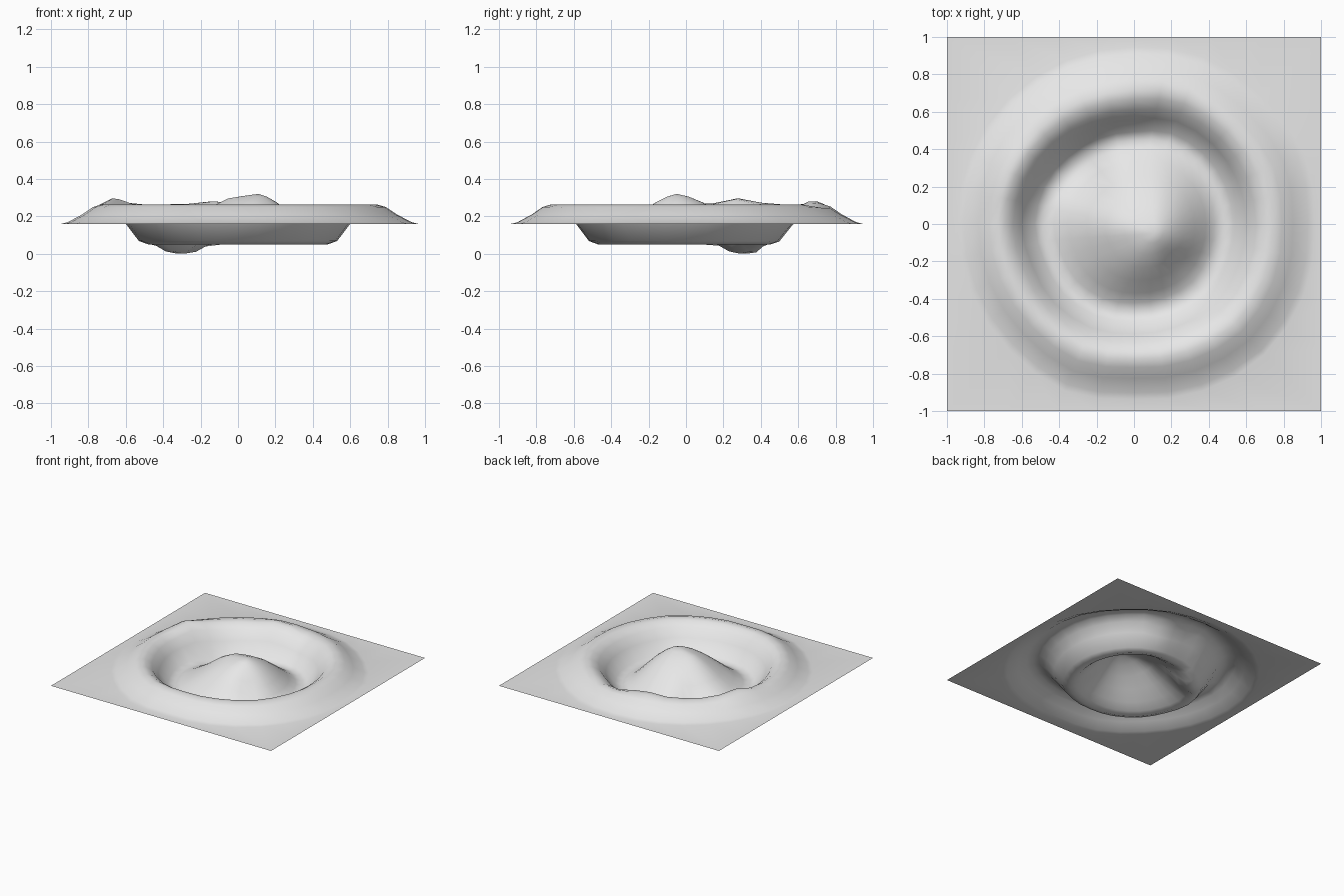
import bpy, bmesh, math
from mathutils import Vector

cube = bpy.data.objects.get("Cube")
if cube:
    bpy.data.objects.remove(cube, do_unlink=True)

SEGMENTS = 32
BASE = 0.16
PEAK = Vector((0.11, -0.05))

# Radial profile of the crater: radius, height
PROFILE = [(0.06, 0.305), (0.13, 0.275), (0.21, 0.228), (0.29, 0.168),
           (0.37, 0.106), (0.43, 0.066), (0.48, 0.05), (0.53, 0.068),
           (0.60, 0.16), (0.65, 0.225), (0.70, 0.257), (0.74, 0.264),
           (0.79, 0.25), (0.85, 0.21), (0.93, 0.168), (0.965, BASE)]

# Irregular outlines of the bowl and of the outer slope, as radius factors
# at even angles counter-clockwise from +x
BOWL = [1.0, 1.0, 1.0, 0.99, 0.93, 0.93, 0.95, 0.98,
        1.0, 0.98, 1.0, 1.0, 0.98, 0.99, 1.02, 1.0]
SLOPE = [1.0, 1.02, 1.0, 1.0, 0.98, 0.98, 0.98, 0.98,
         0.98, 0.98, 0.98, 1.0, 0.97, 1.0, 1.03, 1.02]

# Local bumps and hollows: x, y, height, width
BUMPS = [(-0.64, 0.28, 0.035, 0.11), (-0.10, 0.64, 0.025, 0.11),
         (-0.28, 0.28, -0.085, 0.12), (0.24, -0.22, -0.04, 0.08),
         (-0.09, -0.01, 0.025, 0.10), (0.20, 0.63, -0.04, 0.10)]


def factor(outline, angle):
    t = angle / math.tau * len(outline)
    i = int(t)
    a, b = outline[i % len(outline)], outline[(i + 1) % len(outline)]
    return a + (b - a) * (t - i)


def bump_height(x, y):
    return sum(h * math.exp(-((x - bx) ** 2 + (y - by) ** 2) / (w * w))
               for bx, by, h, w in BUMPS)


bm = bmesh.new()
angles = [math.tau * i / SEGMENTS for i in range(SEGMENTS)]
rings = []

# Central mound, floor, wall, rim and outer slope
for radius, height in PROFILE:
    shift = PEAK * max(0.0, 1 - radius / 0.43)
    blend = min(max((radius - 0.6) / 0.2, 0.0), 1.0)
    ring = []
    for a in angles:
        f = factor(BOWL, a) * (1 - blend) + factor(SLOPE, a) * blend
        r = min(radius * f, 0.985)
        x, y = r * math.cos(a) + shift.x, r * math.sin(a) + shift.y
        z = height if height == BASE and radius > 0.9 else height + bump_height(x, y)
        ring.append(bm.verts.new((x, y, max(z, 0.0))))
    rings.append(ring)

# Square border of the ground
border = []
for a in angles:
    c, s = math.cos(a), math.sin(a)
    k = 1 / max(abs(c), abs(s))
    border.append(bm.verts.new((c * k, s * k, BASE)))
rings.append(border)

for inner, outer in zip(rings, rings[1:]):
    for j in range(SEGMENTS):
        n = (j + 1) % SEGMENTS
        bm.faces.new((inner[j], outer[j], outer[n], inner[n]))

# Summit of the mound
summit = bm.verts.new((PEAK.x, PEAK.y, 0.32))
for j in range(SEGMENTS):
    bm.faces.new((summit, rings[0][j], rings[0][(j + 1) % SEGMENTS]))

for face in bm.faces:
    face.smooth = True

# Settle the deepest hollow onto the ground plane
lowest = min(v.co.z for v in bm.verts)
for v in bm.verts:
    v.co.z -= lowest * max(0.0, 1 - (v.co.z - lowest) / 0.04)

mesh = bpy.data.meshes.new("crater_ground")
bm.to_mesh(mesh)
bm.free()
crater = bpy.data.objects.new("crater_ground", mesh)
bpy.context.collection.objects.link(crater)

# Plain grey rock
rock = bpy.data.materials.new("light_grey_rock")
rock.use_nodes = True
colour = (0.8, 0.8, 0.8, 1.0)
rock.diffuse_color = colour
rock.node_tree.nodes["Principled BSDF"].inputs["Base Color"].default_value = colour
mesh.materials.append(rock)
